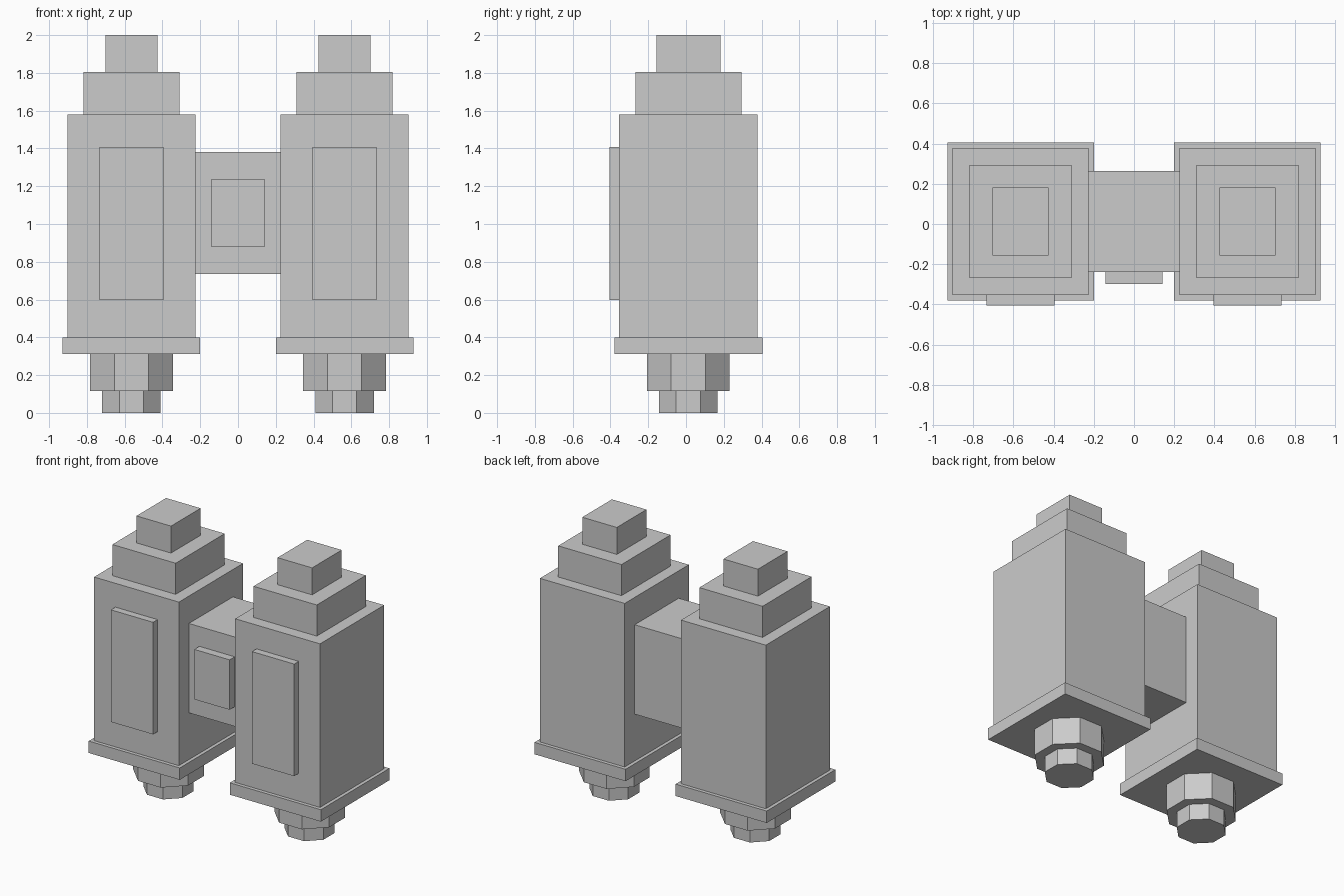
import bpy, bmesh, math
from mathutils import Matrix

if "Cube" in bpy.data.objects:
    bpy.data.objects.remove(bpy.data.objects["Cube"])

grey = bpy.data.materials.new("plain_grey")
grey.diffuse_color = (0.6, 0.6, 0.6, 1)
grey.use_nodes = True
grey.node_tree.nodes["Principled BSDF"].inputs["Base Color"].default_value = grey.diffuse_color

CX, CY = 0.564, 0.0125   # centre of each tower (x mirrored)


def finish(name, bm):
    bmesh.ops.recalc_face_normals(bm, faces=bm.faces)
    mesh = bpy.data.meshes.new(name)
    bm.to_mesh(mesh)
    bm.free()
    mesh.materials.append(grey)
    obj = bpy.data.objects.new(name, mesh)
    bpy.context.collection.objects.link(obj)


def box(name, x0, x1, y0, y1, z0, z1):
    bm = bmesh.new()
    bmesh.ops.create_cube(bm, size=1)
    bmesh.ops.scale(bm, vec=(x1 - x0, y1 - y0, z1 - z0), verts=bm.verts)
    bmesh.ops.translate(bm, vec=((x0 + x1) / 2, (y0 + y1) / 2, (z0 + z1) / 2), verts=bm.verts)
    finish(name, bm)


def octagon(name, cx, flat_radius, z0, z1):
    # eight-sided prism with flats facing the axes
    r = flat_radius / math.cos(math.pi / 8)
    bm = bmesh.new()
    ring = [bm.verts.new((cx + r * math.cos(a), CY + r * math.sin(a), z0))
            for a in [math.pi / 8 + i * math.pi / 4 for i in range(8)]]
    base = bm.faces.new(ring)
    ext = bmesh.ops.extrude_face_region(bm, geom=[base], use_keep_orig=True)
    top = [v for v in ext["geom"] if isinstance(v, bmesh.types.BMVert)]
    bmesh.ops.translate(bm, vec=(0, 0, z1 - z0), verts=top)
    finish(name, bm)


# stacked square blocks: name, half width x, half depth y, bottom, top
blocks = [
    ("base_flange", 0.364, 0.392, 0.312, 0.398),
    ("tower_body", 0.339, 0.366, 0.398, 1.58),
    ("shoulder_block", 0.253, 0.280, 1.58, 1.805),
    ("top_cap", 0.138, 0.169, 1.805, 2.0),
]

for side, s in (("left", -1), ("right", 1)):
    cx = s * CX
    for name, hx, hy, z0, z1 in blocks:
        box(f"{side}_{name}", cx - hx, cx + hx, CY - hy, CY + hy, z0, z1)
    # raised front panel
    box(f"{side}_front_panel", cx - 0.169, cx + 0.169, -0.405, -0.35, 0.598, 1.408)
    # stepped nozzle below the flange
    octagon(f"{side}_nozzle_collar", cx, 0.219, 0.117, 0.312)
    octagon(f"{side}_nozzle_tip", cx, 0.155, 0.0, 0.117)

# bridge between the towers and its raised plate
box("bridge", -0.226, 0.226, -0.239, 0.264, 0.736, 1.382)
box("bridge_plate", -0.141, 0.141, -0.297, -0.235, 0.878, 1.239)
